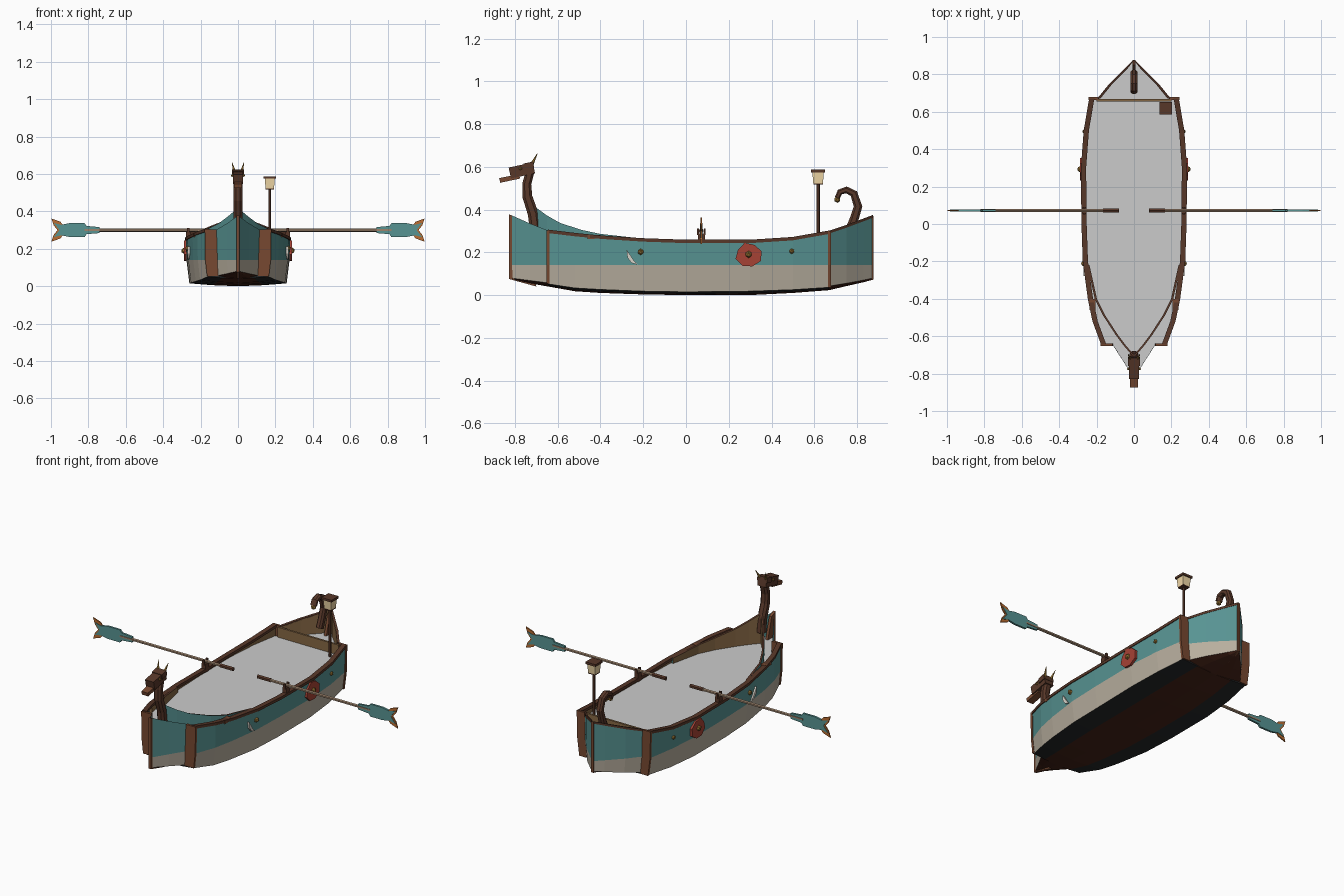
import bpy, bmesh, math
from mathutils import Vector, Matrix

if "Cube" in bpy.data.objects:
    bpy.data.objects.remove(bpy.data.objects["Cube"])

def mat(name, r, g, b):
    m = bpy.data.materials.new(name)
    m.diffuse_color = [(c / 255) ** 2.2 for c in (r, g, b)] + [1]
    m.use_nodes = True
    m.node_tree.nodes["Principled BSDF"].inputs["Base Color"].default_value = m.diffuse_color
    return m

TEAL = mat("teal", 88, 146, 145)
CREAM = mat("cream", 182, 173, 157)
BLACK = mat("tar", 42, 44, 45)
KEEL = mat("keel_brown", 72, 40, 30)
WOOD = mat("dark_wood", 88, 58, 45)
POST = mat("post_wood", 118, 74, 52)
INNER = mat("inner_wood", 132, 103, 70)
SHAFT = mat("shaft_wood", 155, 130, 108)
ORANGE = mat("orange", 185, 108, 52)
RED = mat("red", 165, 68, 56)
GOLD = mat("gold", 150, 115, 55)
LAMP = mat("lamp", 240, 215, 165)
WHITE = mat("white", 215, 210, 200)

def finish(name, bm, mats, recalc=True):
    if recalc:
        bmesh.ops.recalc_face_normals(bm, faces=bm.faces)
    me = bpy.data.meshes.new(name)
    bm.to_mesh(me)
    bm.free()
    for m in mats:
        me.materials.append(m)
    ob = bpy.data.objects.new(name, me)
    bpy.context.collection.objects.link(ob)
    return ob

def loft(name, rings, mats, closed=True, caps=True, pick=None):
    """Skin rings; pick(segment, side) gives a material index."""
    bm = bmesh.new()
    vs = [[bm.verts.new(p) for p in r] for r in rings]
    n = len(rings[0])
    for i in range(len(vs) - 1):
        for j in range(n if closed else n - 1):
            k = (j + 1) % n
            f = bm.faces.new((vs[i][j], vs[i][k], vs[i + 1][k], vs[i + 1][j]))
            f.material_index = pick(i, j) if pick else 0
    if caps:
        bm.faces.new(vs[0])
        bm.faces.new(vs[-1][::-1])
    return finish(name, bm, mats)

def prism(name, pts, vec, m):
    loft(name, [pts, [Vector(p) + Vector(vec) for p in pts]], [m])

def box(name, c, size, m, tilt=0):
    bm = bmesh.new()
    M = Matrix.Translation(c) @ Matrix.Rotation(math.radians(tilt), 4, 'X') @ Matrix.Diagonal((*size, 1))
    bmesh.ops.create_cube(bm, size=1, matrix=M)
    finish(name, bm, [m])

def rod(name, a, b, r1, r2, m, n=6):
    a, b = Vector(a), Vector(b)
    bm = bmesh.new()
    M = Matrix.Translation((a + b) / 2) @ (b - a).to_track_quat('Z', 'Y').to_matrix().to_4x4()
    bmesh.ops.create_cone(bm, cap_ends=True, segments=n, radius1=r1, radius2=r2, depth=(b - a).length, matrix=M)
    finish(name, bm, [m])

def ball(name, c, r, m):
    bm = bmesh.new()
    bmesh.ops.create_icosphere(bm, subdivisions=1, radius=r, matrix=Matrix.Translation(c))
    finish(name, bm, [m])

def sweep(name, path, w, m):
    """Chamfered square tube along (y, z, depth) points."""
    rings = []
    for i, (y, z, d) in enumerate(path):
        a, b = path[max(i - 1, 0)], path[min(i + 1, len(path) - 1)]
        t = Vector((0, b[0] - a[0], b[1] - a[1])).normalized()
        nrm = Vector((0, -t.z, t.y))
        rings.append([Vector((u * w / 2, y, z)) + nrm * v * d / 2
                      for u, v in ((1, .5), (.5, 1), (-.5, 1), (-1, .5), (-1, -.5), (-.5, -1), (.5, -1), (1, -.5))])
    loft(name, rings, [m])

# Hull stations: y, half width, gunwale, chine, keel. Repeated y makes the plank steps
ST = [(-.82, .004, .375, .08, .075), (-.73, .06, .335, .068, .055), (-.645, .115, .302, .057, .04),
      (-.645, .172, .302, .052, .04), (-.52, .218, .287, .033, .018), (-.4, .243, .275, .026, .01),
      (-.2, .27, .262, .018, .003), (0, .277, .255, .015, 0), (.3, .28, .255, .018, 0),
      (.5, .265, .268, .025, .01), (.67, .236, .298, .036, .023), (.67, .195, .298, .042, .023),
      (.75, .13, .325, .055, .042), (.83, .05, .355, .07, .06), (.875, .004, .372, .08, .072)]

def hull_ring(s):
    y, x, t, c, k = s
    half = [(x, y, t), (x * .985, y, .14), (x * .93, y, c), (x * .5, y, (c + k) / 2 - .002)]
    return half + [(0, y, k)] + [(-p[0], y, p[2]) for p in half[::-1]]

def hull_mat(i, j):
    if i in (2, 10) and j in (0, 1, 6, 7):
        return 4
    if j in (0, 7):
        return 0
    if j in (1, 6):
        return 1
    return 3 if j in (3, 4) or i > 10 or i < 2 else 2
loft("hull", [hull_ring(s) for s in ST], [TEAL, CREAM, BLACK, KEEL, POST], closed=False, caps=False, pick=hull_mat)

# Flat deck surface inside the hull
bm = bmesh.new()
DECK = .235
ds = [s for s in ST]
for a, b in zip(ds, ds[1:]):
    if b[0] > a[0]:
        bm.faces.new([bm.verts.new(p) for p in ((a[1] * .99, a[0], DECK), (b[1] * .99, b[0], DECK),
                                                (-b[1] * .99, b[0], DECK), (-a[1] * .99, a[0], DECK))])
finish("deck", bm, [])

# Stem and stern posts following the ends
prism("stem_post", [(-.008, -.827, .378), (-.008, -.827, .075), (-.008, -.7, .04), (-.008, -.79, .36)], (.016, 0, 0), POST)
prism("stern_post", [(-.008, .877, .37), (-.008, .877, .072), (-.008, .76, .045), (-.008, .85, .355)], (.016, 0, 0), POST)
box("stern_bulkhead", (0, .662, .262), (.4, .012, .064), INNER)

for s in (1, -1):
    tag = "right_" if s > 0 else "left_"
    # Inner lining, gunwale rail
    def wall(name, pts, thick, mats, pick=None):
        loft(tag + name, [[(s * x, y, b), (s * x, y, t), (s * max(x - thick, 0), y, t), (s * max(x - thick, 0), y, b)]
                          for x, y, b, t in pts], mats, pick=pick)
    wall("stern_lining", [(q[1] - .003, q[0], .22, q[2] - .002) for q in ST[11:]], .012, [INNER])
    wall("side_lining", [(q[1] - .003, q[0], .2, q[2] - .004) for q in ST[4:11]], .014, [INNER])
    wall("gunwale_rail", [(q[1] + .004, q[0], q[2] - .012, q[2] + .004) for q in ST[3:11]], .028, [WOOD])
    wall("stern_rail", [(q[1] + .002, q[0], q[2] - .01, q[2] + .003) for q in ST[11:]], .016, [WOOD])
    # Raised wash board at the bow: teal outside, wood inside
    wall("bow_board", [(.012, -.70, .22, .408), (.055, -.65, .22, .372), (.1, -.59, .22, .338), (.165, -.49, .22, .305),
                       (.21, -.4, .22, .286), (.25, -.22, .22, .266)], .012, [TEAL, WOOD, INNER],
         pick=lambda i, j: min(j, 2))
    # End posts on the plank steps
    for nm, y, xa, xb, t, c in (("front_end_post", -.652, .115, .178, .302, .055), ("rear_end_post", .664, .19, .242, .3, .036)):
        prism(tag + nm, [(s * xa, y, t), (s * xb, y, t), (s * xb * .985, y, .14), (s * xb * .93, y, c), (s * xa * .93, y, c)],
              (0, .014, 0), POST)
    # Wood cleats by the bow
    box(tag + "cleat", (s * .222, -.43, .272), (.03, .06, .018), POST)
    # Shield with boss, studs and crescent
    prism(tag + "shield", [(s * .27, .293 + .064 * r * math.cos(a), .187 + .06 * r * math.sin(a)) for a, r in
                           [(k * math.tau / 8 + .3, (1, .9, 1, .88, 1, .95, .92, 1)[k]) for k in range(8)]],
          (s * .018, 0, 0), RED)
    ball(tag + "shield_boss", (s * .288, .293, .19), .017, GOLD)
    ball(tag + "front_stud", (s * .269, -.212, .202), .015, GOLD)
    ball(tag + "rear_stud", (s * .264, .495, .205), .013, GOLD)
    prism(tag + "crescent", [(s * .25, y, z) for y, z in ((-.278, .212), (-.274, .175), (-.255, .15), (-.225, .142),
                                                         (-.245, .163), (-.259, .185))], (s * .019, 0, 0), WHITE)
    # Oar: grip, shaft, fish tail blade, rowlock
    Y, Z = .072, .3
    rod(tag + "oar_grip", (s * .08, Y, Z), (s * .165, Y, Z), .012, .012, WOOD)
    rod(tag + "oar_shaft", (s * .16, Y, Z), (s * .82, Y, Z), .009, .009, SHAFT)
    def blade(name, half, w, m):
        pts = half + [(x, -z) for x, z in half[::-1] if z > 0]
        prism(tag + name, [(s * x, Y - w / 2, Z + z) for x, z in pts], (0, w, 0), m)
    blade("oar_blade", [(.74, .016), (.81, .022), (.82, .037), (.9, .037), (.945, .028), (.985, .038), (.955, 0)], .012, TEAL)
    blade("oar_tail", [(.81, .007), (.93, .02), (.95, .045), (.998, .062), (.985, .025), (.965, 0)], .007, ORANGE)
    box(tag + "rowlock", (s * .265, Y, .264), (.024, .032, .05), WOOD)
    for d in (-.016, .016):
        box(tag + "rowlock_pin", (s * .265, Y + d, .296), (.014, .008, .03), WOOD)
    # Horns
    rod(tag + "horn", (s * .018, -.725, .605), (s * .032, -.695, .663), .01, .001, GOLD, 5)
    ball(tag + "eye", (s * .03, -.775, .592), .008, GOLD)

# Carved figurehead: neck, head, snout, jaw
sweep("figurehead_neck", [(-.705, .3, .05), (-.715, .38, .05), (-.742, .46, .046), (-.745, .52, .042), (-.73, .575, .04)], .046, WOOD)
box("figurehead_head", (0, -.768, .583), (.056, .115, .052), WOOD, 12)
box("figurehead_brow", (0, -.735, .605), (.066, .045, .03), WOOD, 12)
box("figurehead_jaw", (0, -.825, .546), (.042, .095, .022), POST, 12)

# Curled tail at the stern
sweep("stern_tail", [(.765, .3, .045), (.785, .35, .042), (.805, .415, .04), (.785, .475, .036), (.75, .492, .032),
                     (.72, .482, .028), (.708, .455, .024)], .036, WOOD)
ball("tail_tip", (0, .708, .447), .016, GOLD)

# Lantern on a pole
rod("lantern_pole", (.17, .618, .235), (.17, .618, .525), .008, .008, WOOD)
box("lantern_base", (.17, .618, .521), (.045, .045, .008), WOOD)
rod("lantern_glass", (.17, .618, .523), (.17, .618, .576), .032, .038, LAMP, 4)
for o in [o for o in bpy.data.objects if o.name == "lantern_glass"]:
    o.data.transform(Matrix.Translation((.17, .618, 0)) @ Matrix.Rotation(math.pi / 4, 4, 'Z') @ Matrix.Translation((-.17, -.618, 0)))
box("lantern_cap", (.17, .618, .581), (.066, .066, .013), WOOD)
